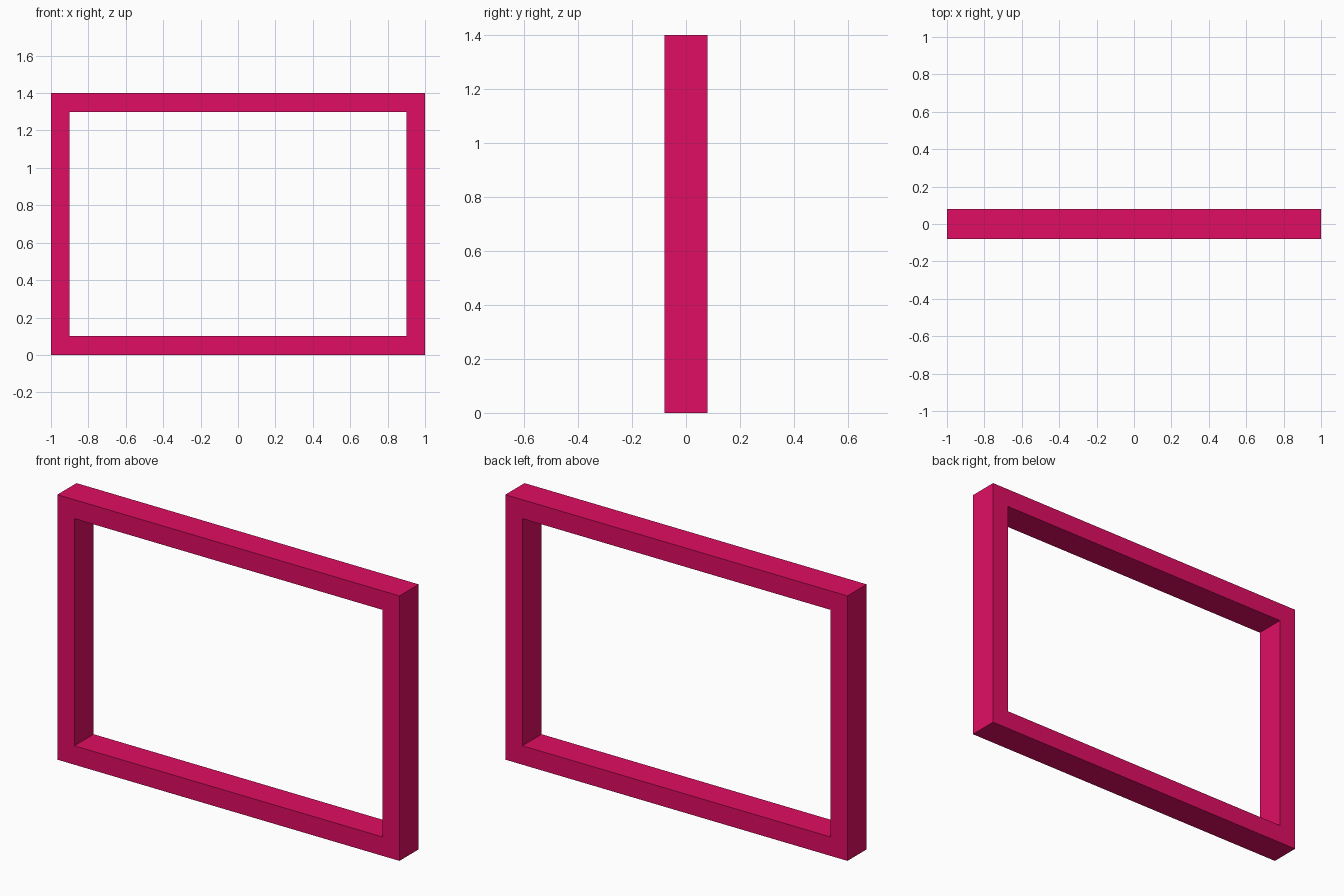
import bpy
import bmesh

if "Cube" in bpy.data.objects:
    bpy.data.objects.remove(bpy.data.objects["Cube"])

WIDTH, HEIGHT, DEPTH, BAR = 2.0, 1.4, 0.16, 0.1


def rectangle(bm, inset):
    """Ring of four corners on the front plane, inset from the outer edge."""
    x = WIDTH / 2 - inset
    z0, z1 = inset, HEIGHT - inset
    return [bm.verts.new((px, -DEPTH / 2, pz))
            for px, pz in ((-x, z0), (x, z0), (x, z1), (-x, z1))]


# Front of the frame: four mitred bars between outer and inner rings
bm = bmesh.new()
outer = rectangle(bm, 0)
inner = rectangle(bm, BAR)
for i in range(4):
    j = (i + 1) % 4
    bm.faces.new((outer[i], outer[j], inner[j], inner[i]))

# Extrude to full depth, keeping the front faces to close the solid
front = bm.faces[:]
result = bmesh.ops.extrude_face_region(bm, geom=front, use_keep_orig=True)
moved = [g for g in result["geom"] if isinstance(g, bmesh.types.BMVert)]
bmesh.ops.translate(bm, verts=moved, vec=(0, DEPTH, 0))
bmesh.ops.recalc_face_normals(bm, faces=bm.faces[:])

mesh = bpy.data.meshes.new("frame")
bm.to_mesh(mesh)
bm.free()
frame = bpy.data.objects.new("frame", mesh)
bpy.context.collection.objects.link(frame)

# Pink-red finish
mat = bpy.data.materials.new("pink_red")
mat.diffuse_color = (0.75, 0.004, 0.125, 1)
mat.use_nodes = True
mat.node_tree.nodes["Principled BSDF"].inputs["Base Color"].default_value = mat.diffuse_color
mesh.materials.append(mat)
